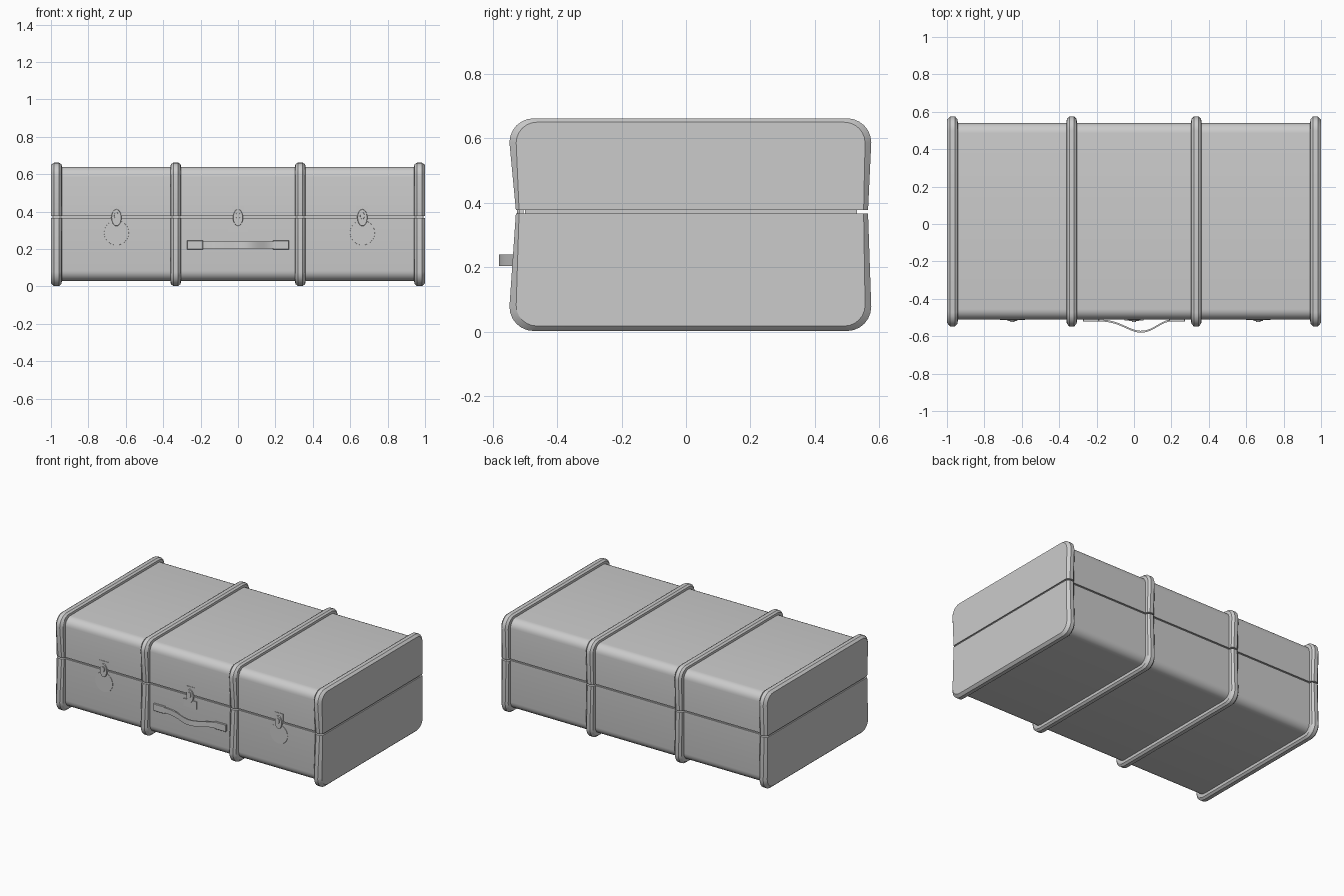
import bpy, bmesh, math
from mathutils import Matrix

if "Cube" in bpy.data.objects:
    bpy.data.objects.remove(bpy.data.objects["Cube"], do_unlink=True)

mat = bpy.data.materials.new("plain_grey")
mat.use_nodes = True
GREY = (0.6, 0.6, 0.6, 1)
mat.diffuse_color = GREY
mat.node_tree.nodes["Principled BSDF"].inputs["Base Color"].default_value = GREY

SEAM, GAP = 0.372, 0.005
FRONT = -0.51


def finish(bm, name):
    bmesh.ops.recalc_face_normals(bm, faces=bm.faces)
    mesh = bpy.data.meshes.new(name)
    bm.to_mesh(mesh)
    bm.free()
    mesh.materials.append(mat)
    ob = bpy.data.objects.new(name, mesh)
    bpy.context.collection.objects.link(ob)
    bpy.ops.object.select_all(action='DESELECT')
    ob.select_set(True)
    bpy.context.view_layer.objects.active = ob
    bpy.ops.object.shade_smooth_by_angle(angle=math.radians(32))


def half_section(o, upper):
    """Half of a rounded rectangle in YZ; o swells it from body (0) to rib (1)."""
    y0, y1 = FRONT - 0.038 * o, 0.54 + 0.035 * o
    r = 0.055 + 0.02 * o
    s = 1 if upper else -1
    zs = SEAM + s * GAP
    ze = 0.64 + 0.022 * o if upper else 0.03 - 0.028 * o
    pts = [(y0 + 0.02 * o, zs)]
    for cy, start in ((y0 + r, math.pi), (y1 - r, math.pi / 2)):
        for i in range(7):
            a = start - i * math.pi / 12
            pts.append((cy + r * math.cos(a), ze - s * r + s * r * math.sin(a)))
    pts.append((y1 - 0.01 * o, zs))
    return pts


def skin(name, rings):
    """Closed tube through rings of points."""
    bm = bmesh.new()
    rings = [[bm.verts.new(p) for p in ring] for ring in rings]
    n = len(rings[0])
    for a, b in zip(rings, rings[1:]):
        for i in range(n):
            j = (i + 1) % n
            bm.faces.new((a[i], a[j], b[j], b[i]))
    bm.faces.new(rings[0])
    bm.faces.new(rings[-1])
    finish(bm, name)


def loft(name, stations, upper):
    skin(name, [[(x, y, z) for y, z in half_section(o, upper)] for x, o in stations])


def box(name, x0, x1, y0, y1, z0, z1, bevel=0.0):
    bm = bmesh.new()
    m = (Matrix.Translation(((x0 + x1) / 2, (y0 + y1) / 2, (z0 + z1) / 2))
         @ Matrix.Diagonal((x1 - x0, y1 - y0, z1 - z0, 1)))
    bmesh.ops.create_cube(bm, size=1, matrix=m)
    if bevel:
        bmesh.ops.bevel(bm, geom=bm.edges[:], offset=bevel, segments=1, affect='EDGES')
    finish(bm, name)


def disc(name, x, z, rx, rz, depth, taper=0.9):
    """Oval button standing out from the front wall."""
    bm = bmesh.new()
    m = (Matrix.Translation((x, FRONT - depth / 2 + 0.003, z))
         @ Matrix.Diagonal((rx, 1, rz, 1)) @ Matrix.Rotation(math.pi / 2, 4, 'X'))
    bmesh.ops.create_cone(bm, cap_ends=True, segments=24, radius1=1, radius2=taper,
                          depth=depth + 0.006, matrix=m)
    finish(bm, name)


# Trunk shell and its four ribs, in two halves
RIB = [(-0.029, 0), (-0.026, 0.6), (-0.013, 1), (0.013, 1), (0.026, 0.6), (0.029, 0)]
for label, upper in (("lid", True), ("base", False)):
    loft(label + "_shell", [(-0.98, 0), (0.98, 0)], upper)
    for side, cx in (("outer_right", -0.97), ("inner_right", -0.333),
                     ("inner_left", 0.333), ("outer_left", 0.97)):
        stations = [(cx + dx, o) for dx, o in RIB]
        # End ribs close with a broad flat panel
        if cx > 0.9:
            stations[-1] = (1.0, 0.45)
        elif cx < -0.9:
            stations[0] = (-1.0, 0.45)
        loft(f"{label}_rib_{side}", stations, upper)

# Inner lining visible within the seam
box("seam_lining", -0.992, 0.992, -0.50, 0.53, SEAM - 0.03, SEAM + 0.03)

# Latches: side ones on a round plate, centre one on a square plate
for side, x in (("right", -0.65), ("centre", 0.0), ("left", 0.665)):
    if side == "centre":
        box("latch_plate_centre", x - 0.05, x + 0.05, FRONT - 0.006, FRONT + 0.005, 0.29, 0.34)
    else:
        disc("latch_plate_" + side, x, 0.287, 0.068, 0.068, 0.002, 0.97)
    box("latch_catch_" + side, x - 0.034, x + 0.034, FRONT - 0.003, FRONT + 0.005, 0.385, 0.43)
    disc("latch_hasp_" + side, x, 0.368, 0.028, 0.048, 0.009)
    disc("latch_button_" + side, x, 0.378, 0.014, 0.022, 0.014, 0.8)

# Handle: two pads and a bowed strap
for side, x in (("right", -0.23), ("left", 0.23)):
    box("handle_pad_" + side, x - 0.043, x + 0.043, FRONT - 0.012, FRONT + 0.005, 0.198, 0.246, 0.002)

strap = []
for i in range(25):
    t = i / 24
    y = FRONT - 0.006 - 0.06 * math.sin(math.pi * t ** 1.35) ** 2
    strap.append([(-0.2 + 0.4 * t, y + dy, z) for dy, z in
                  ((-0.005, 0.204), (0.005, 0.204), (0.005, 0.24), (-0.005, 0.24))])
skin("handle_strap", strap)
